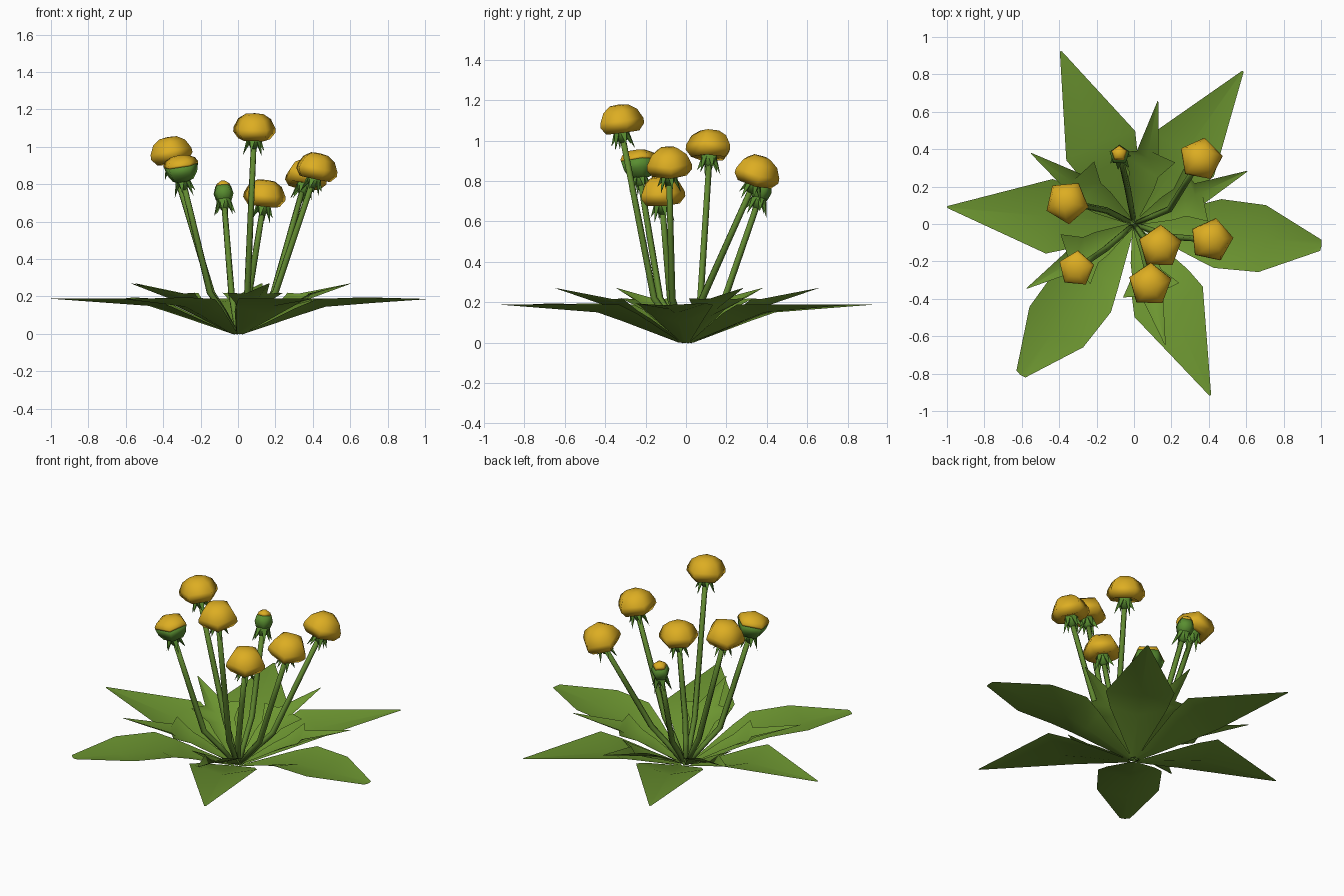
import bpy, math
from mathutils import Vector

if "Cube" in bpy.data.objects:
    bpy.data.objects.remove(bpy.data.objects["Cube"])


def material(name, rgb):
    m = bpy.data.materials.new(name)
    m.diffuse_color = (*rgb, 1)
    m.use_nodes = True
    m.node_tree.nodes["Principled BSDF"].inputs["Base Color"].default_value = m.diffuse_color
    return m


LEAF = material("leaf green", (0.15, 0.30, 0.03))
STEM = material("stem green", (0.12, 0.25, 0.03))
CALYX = material("calyx green", (0.10, 0.27, 0.03))
PETAL = material("petal yellow", (0.72, 0.42, 0.016))


def make(name, verts, faces, mat, smooth=True):
    me = bpy.data.meshes.new(name)
    me.from_pydata([tuple(v) for v in verts], [], faces)
    me.materials.append(mat)
    me.polygons.foreach_set("use_smooth", [smooth] * len(faces))
    ob = bpy.data.objects.new(name, me)
    bpy.context.collection.objects.link(ob)
    return ob


def frame(axis, spin=90):
    """Rotation taking z to axis, and the spin offset in radians."""
    return Vector((0, 0, 1)).rotation_difference(axis), math.radians(spin)


def skin(rings, n):
    """Quads between consecutive rings of n vertices, plus end caps."""
    faces = [(i * n + j, i * n + (j + 1) % n, (i + 1) * n + (j + 1) % n, (i + 1) * n + j)
             for i in range(rings - 1) for j in range(n)]
    return faces + [tuple(range(n))[::-1], tuple(range((rings - 1) * n, rings * n))]


def lathe(name, origin, axis, profile, mat, spin=90, n=5):
    q, a0 = frame(axis, spin)
    verts = [origin + q @ Vector((r * math.cos(a0 + k * math.tau / n),
                                  r * math.sin(a0 + k * math.tau / n), z))
             for r, z in profile for k in range(n)]
    return make(name, verts, skin(len(profile), n), mat)


def stem(name, pts, radii, n=5):
    verts = []
    for i, p in enumerate(pts):
        q, a0 = frame((pts[min(i + 1, len(pts) - 1)] - pts[max(i - 1, 0)]).normalized())
        verts += [p + q @ Vector((radii[i] * math.cos(a0 + k * math.tau / n),
                                  radii[i] * math.sin(a0 + k * math.tau / n), 0)) for k in range(n)]
    return make(name, verts, skin(len(pts), n), STEM)


def leaf(name, angle, rows):
    """Sheet with a sunken midrib; rows of (mid radius, edge radius, half width, mid z, edge z)."""
    a = math.radians(angle)
    u, v = Vector((math.cos(a), math.sin(a), 0)), Vector((-math.sin(a), math.cos(a), 0))
    up = Vector((0, 0, 1))
    verts, faces = [], []
    for rm, re, w, zm, ze in rows:
        verts += [u * re - v * w + up * ze, u * rm + up * zm, u * re + v * w + up * ze]
    for i in range(len(rows) - 1):
        b = i * 3
        faces += [(b, b + 3, b + 4, b + 1), (b + 1, b + 4, b + 5, b + 2)]
    make(name, verts, faces, LEAF)


def sepals(name, origin, axis, size, n=6):
    """Ring of pointed bracts hanging below a head."""
    q, _ = frame(axis)
    verts, faces = [], []
    for k in range(n):
        a = k * math.tau / n + 0.3
        length = size * (1.0 if k % 2 else 0.75)
        for r, da, z in ((0.038, -0.45, 0.005), (0.038, 0.45, 0.005), (0.06, 0, -length), (0.02, 0, -0.02)):
            verts.append(origin + q @ Vector((r * math.cos(a + da), r * math.sin(a + da), z)))
        b = k * 4
        faces += [(b, b + 2, b + 1), (b, b + 3, b + 2), (b + 1, b + 2, b + 3)]
    make(name, verts, faces, CALYX, False)


# Outer rosette: pointed and blunt leaves
pointed = [(.03, .03, .02, 0, 0), (.34, .34, .165, .105, .145), (.48, .455, .20, .15, .19),
           (1.005, 1.0, .006, .188, .188)]
blunt = [(.03, .03, .02, 0, 0), (.33, .33, .14, .10, .14), (.47, .45, .185, .145, .187),
         (.72, .69, .18, .165, .195), (1.01, 1.005, .03, .185, .187)]
for i, (ang, rows) in enumerate(((174.8, pointed), (113, pointed), (54.5, pointed),
                                 (-6.5, blunt), (-66, pointed), (233, blunt))):
    leaf(f"outer_leaf_{i}", ang, rows)

# Inner rosette: smaller toothed leaves
toothed = [(.02, .02, .015, .005, .005), (.2, .2, .07, .09, .12), (.3, .27, .08, .135, .16),
           (.36, .365, .155, .165, .22), (.40, .385, .06, .18, .215), (.67, .665, .003, .27, .27)]
for i, ang in enumerate((25, 79, 145.5, 211, -75.5)):
    leaf(f"inner_leaf_{i}", ang, toothed)

# Profiles for open heads, the half-open head and the bud
dome = [(.03, .012), (.09, 0), (.119, .035), (.117, .06), (.092, .108), (.05, .135), (.01, .139)]
cup = [(.025, -.01), (.06, .0), (.085, .035), (.098, .082)]
cap = [(.098, .08), (.098, .09), (.085, .112), (.045, .132), (.01, .136)]
bud_cup = [(.02, -.01), (.045, .01), (.056, .045), (.045, .082)]
bud_cap = [(.045, .08), (.036, .098), (.015, .11)]

# Flowers: stem bend at low height, stem top, kind, spin
flowers = [((-.14, .07), (-.35, .115, .915), "open", -85),
           ((.05, -.16), (.085, -.32, 1.04), "open", 88),
           ((.19, .08), (.35, .335, .79), "open", 80),
           ((.20, -.07), (.405, -.085, .83), "open", 78),
           ((.06, -.08), (.135, -.12, .685), "open", 88),
           ((-.15, -.13), (-.295, -.23, .82), "half", 85),
           ((-.035, .19), (-.075, .36, .71), "bud", 90)]
for i, (bend, top, kind, spin) in enumerate(flowers):
    b, t = Vector((*bend, .22)), Vector(top)
    d = (t - b).normalized()
    axis = Vector((d.x * .65, d.y * .65, d.z)).normalized()
    stem(f"stem_{i}", [Vector((b.x * .08, b.y * .08, .005)), b * .55, b, b.lerp(t, .5), t],
         [.014, .017, .018, .017, .016])
    lathe(f"calyx_{i}", t, axis, [(.016, -.05), (.034, -.02), (.045, .016)], CALYX, spin)
    sepals(f"sepals_{i}", t, axis, .085)
    if kind == "open":
        lathe(f"flower_head_{i}", t, axis, dome, PETAL, spin)
    elif kind == "half":
        lathe("half_open_cup", t, axis, cup, CALYX, spin)
        lathe("half_open_petals", t, axis, cap, PETAL, spin)
    else:
        lathe("bud_cup", t, axis, bud_cup, CALYX, spin)
        lathe("bud_tip", t, axis, bud_cap, PETAL, spin)
